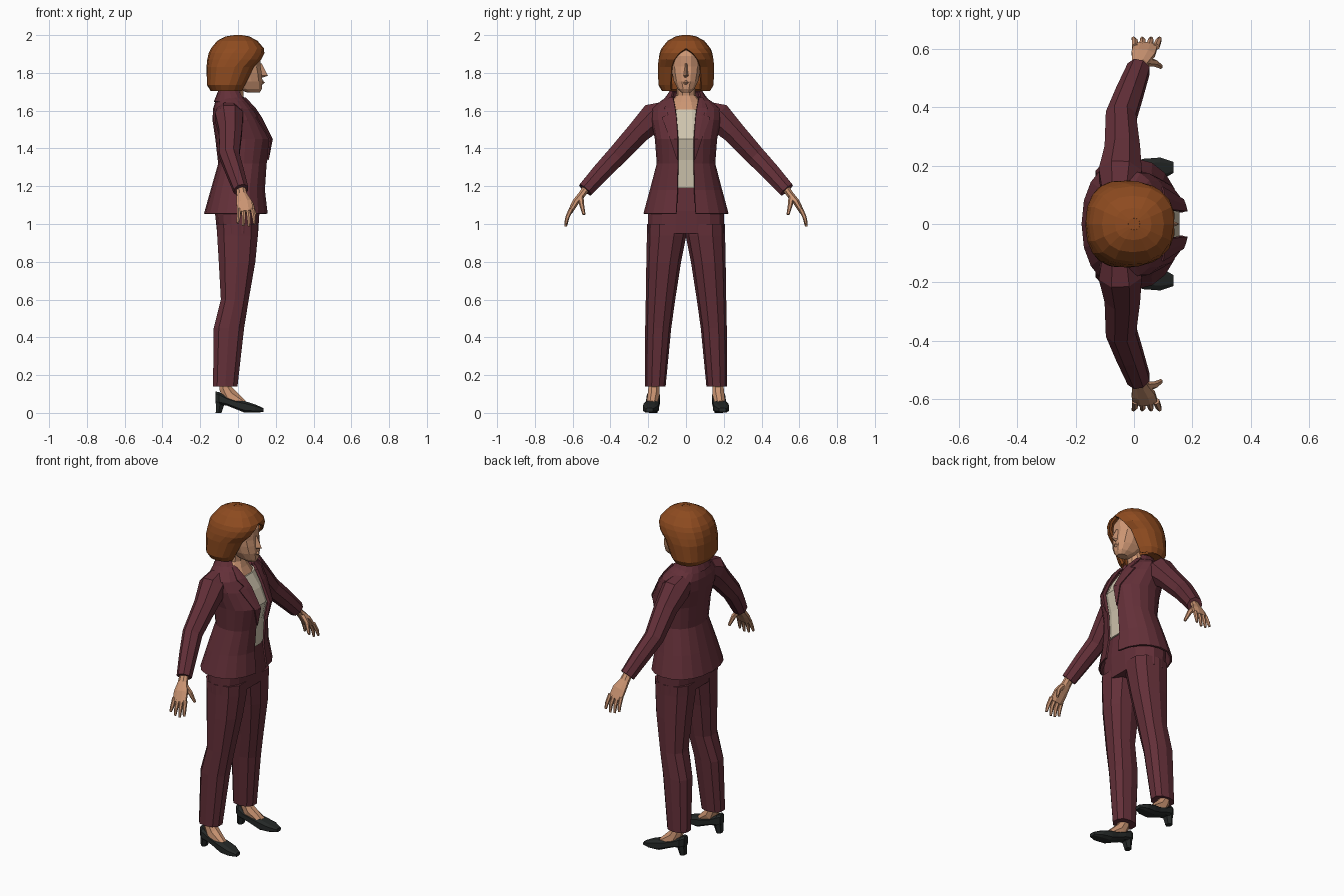
import bpy, bmesh, math
from mathutils import Vector

def material(name, rgb):
    m = bpy.data.materials.new(name)
    m.diffuse_color = (*rgb, 1)
    return m

WINE = material("wine cloth", (0.125, 0.029, 0.040))
HAIR = material("auburn hair", (0.27, 0.070, 0.014))
SKIN = material("skin", (0.60, 0.30, 0.17))
CREAM = material("cream blouse", (0.62, 0.55, 0.42))
BLACK = material("black leather", (0.018, 0.021, 0.020))

def spow(v, p):
    return math.copysign(abs(v) ** p, v)

def loft(name, rings, mat, closed=True, caps=True, mirror=False, thick=0):
    bm = bmesh.new()
    vs = [[bm.verts.new(p) for p in r] for r in rings]
    n = len(rings[0])
    for a, b in zip(vs, vs[1:]):
        for i in range(n if closed else n - 1):
            j = (i + 1) % n
            bm.faces.new((a[i], a[j], b[j], b[i]))
    if caps:
        bm.faces.new(vs[0][::-1])
        bm.faces.new(vs[-1])
    bmesh.ops.remove_doubles(bm, verts=bm.verts, dist=0.0005)
    bmesh.ops.recalc_face_normals(bm, faces=bm.faces)
    me = bpy.data.meshes.new(name)
    bm.to_mesh(me)
    bm.free()
    me.materials.append(mat)
    ob = bpy.data.objects.new(name, me)
    bpy.context.collection.objects.link(ob)
    if thick:
        s = ob.modifiers.new("thickness", 'SOLIDIFY')
        s.thickness, s.offset = thick, -1
    if mirror:
        m = ob.modifiers.new("mirror", 'MIRROR')
        m.use_axis = (False, True, False)
        m.use_clip = False
        m.use_mirror_merge = False
    return ob

def level(z, x0, x1, w, n=14, p=0.9, yc=0.0, gap=None):
    """Horizontal rounded section, optionally with a gap at the front (+x)."""
    c, r = (x0 + x1) / 2, (x1 - x0) / 2
    if gap is None:
        angs = [2 * math.pi * (i + 0.5) / n for i in range(n)]
    else:
        a0 = math.asin((gap / w) ** (1 / p))
        angs = [a0 + (2 * math.pi - 2 * a0) * i / n for i in range(n + 1)]
    return [Vector((c + r * spow(math.cos(a), p), yc + w * spow(math.sin(a), p), z)) for a in angs]

def tube(name, pts, mat, n=8, mirror=True):
    """Points are (x, y, z, radius along x, radius across)."""
    rings = []
    for i, q in enumerate(pts):
        a, b = pts[max(i - 1, 0)], pts[min(i + 1, len(pts) - 1)]
        d = (Vector(b[:3]) - Vector(a[:3])).normalized()
        v = d.cross(Vector((1, 0, 0))).normalized()
        u = v.cross(d)
        rings.append([Vector(q[:3]) + u * q[3] * math.cos(t) + v * q[4] * math.sin(t)
                      for t in (2 * math.pi * (k + 0.5) / n for k in range(n))])
    return loft(name, rings, mat, mirror=mirror)

# Jacket: z, back x, front x, half width, half opening
JACKET = [(1.055, -0.18, 0.16, 0.226, 0.052), (1.18, -0.145, 0.145, 0.192, 0.045),
          (1.32, -0.105, 0.155, 0.155, 0.043), (1.45, -0.12, 0.18, 0.165, 0.043),
          (1.55, -0.135, 0.132, 0.185, 0.050), (1.61, -0.132, 0.092, 0.185, 0.056),
          (1.65, -0.120, 0.065, 0.135, 0.064), (1.675, -0.108, 0.045, 0.10, 0.070)]
loft("jacket", [level(*r[:4], n=18, gap=r[4]) for r in JACKET], WINE,
     closed=False, caps=False, thick=0.01)

def jacket_x(y, z):
    for a, b in zip(JACKET, JACKET[1:]):
        if z <= b[0]:
            break
    t = (z - a[0]) / (b[0] - a[0])
    x0, x1, w = (a[k] + (b[k] - a[k]) * t for k in (1, 2, 3))
    co = math.sqrt(max(0, 1 - (min(y / w, 1) ** (1 / 0.9)) ** 2))
    return (x0 + x1) / 2 + (x1 - x0) / 2 * co ** 0.9

# Notched lapels: z, inner y, outer y
LAPEL = [(1.34, 0.044, 0.048), (1.45, 0.044, 0.085), (1.565, 0.050, 0.128),
         (1.58, 0.053, 0.095), (1.615, 0.058, 0.115), (1.67, 0.070, 0.090)]
loft("lapel", [[Vector((jacket_x(y, z) + 0.008, y, z)) for y in (a, (a + b) / 2, b)]
               for z, a, b in LAPEL], WINE, closed=False, caps=False, mirror=True, thick=0.008)

# Collar standing round the neck
COLLAR = [(1.648, -0.128, 0.055, 0.125, 0.085), (1.705, -0.105, 0.030, 0.086, 0.070)]
loft("collar", [level(*r[:4], n=12, gap=r[4]) for r in COLLAR], WINE,
     closed=False, caps=False, thick=0.012)

# Blouse, chest and neck
loft("blouse", [level(*r) for r in [
    (1.19, -0.10, 0.125, 0.150), (1.34, -0.08, 0.135, 0.130), (1.45, -0.10, 0.160, 0.140),
    (1.53, -0.10, 0.125, 0.135), (1.605, -0.10, 0.075, 0.115)]], CREAM)
loft("neck", [level(*r, n=10) for r in [
    (1.59, -0.095, 0.078, 0.11), (1.645, -0.09, 0.045, 0.08),
    (1.68, -0.075, 0.030, 0.052), (1.78, -0.07, 0.040, 0.048)]], SKIN)

# Sleeves
tube("sleeve", [(-0.05, 0.11, 1.60, 0.065, 0.055), (-0.047, 0.168, 1.568, 0.080, 0.083),
                (-0.04, 0.25, 1.488, 0.066, 0.066), (-0.045, 0.368, 1.36, 0.056, 0.057),
                (-0.015, 0.45, 1.273, 0.050, 0.052), (0.016, 0.533, 1.18, 0.042, 0.045)], WINE)

# Hands
tube("palm", [(0.012, 0.520, 1.20, 0.026, 0.022), (0.020, 0.552, 1.155, 0.029, 0.020),
              (0.032, 0.585, 1.115, 0.044, 0.019), (0.040, 0.613, 1.065, 0.045, 0.014)], SKIN)
for i in range(4):
    bx, tx = 0.004 + 0.024 * i, -0.002 + 0.030 * i
    tz = (1.005, 0.990, 0.987, 1.0)[i]
    tube("finger", [(bx, 0.608, 1.08, 0.012, 0.012), ((bx + tx) / 2 + 0.002, 0.628, 1.035, 0.011, 0.011),
                    (tx, 0.637, tz, 0.007, 0.007)], SKIN, n=6)
tube("thumb", [(0.035, 0.558, 1.145, 0.018, 0.016), (0.070, 0.553, 1.105, 0.014, 0.013),
               (0.092, 0.540, 1.05, 0.008, 0.008)], SKIN, n=6)

# Trousers: hips, then legs as z, back x, front x, inner y, outer y
loft("trouser_hips", [level(*r, n=16, p=0.8) for r in [
    (0.95, -0.112, 0.108, 0.205), (1.07, -0.125, 0.116, 0.205), (1.21, -0.09, 0.115, 0.148)]], WINE)
LEGS = [(0.14, -0.135, 0.0, 0.108, 0.216), (0.45, -0.132, 0.036, 0.078, 0.216),
        (0.60, -0.094, 0.060, 0.057, 0.213), (0.80, -0.106, 0.096, 0.026, 0.210),
        (0.94, -0.115, 0.110, -0.002, 0.207), (1.00, -0.118, 0.112, -0.005, 0.207)]
loft("trouser_leg", [level(z, a, b, (d - c) / 2, n=10, p=0.85, yc=(c + d) / 2)
                     for z, a, b, c, d in LEGS], WINE, mirror=True)

# Feet and court shoes
tube("foot", [(-0.068, 0.168, 0.20, 0.034, 0.032), (-0.066, 0.170, 0.13, 0.036, 0.032),
              (-0.045, 0.173, 0.088, 0.045, 0.034), (0.03, 0.182, 0.045, 0.022, 0.030)], SKIN)
SHOE = [(-0.120, 0.172, 0.020, 0.050, 0.115), (-0.100, 0.173, 0.036, 0.042, 0.112),
        (-0.060, 0.174, 0.038, 0.038, 0.086), (-0.01, 0.178, 0.037, 0.018, 0.070),
        (0.035, 0.183, 0.043, 0.0, 0.064), (0.090, 0.189, 0.041, 0.0, 0.046),
        (0.135, 0.194, 0.020, 0.004, 0.026)]
loft("shoe", [[Vector((x, yc + w * spow(math.cos(t), 0.6), (a + b) / 2 + (b - a) / 2 * spow(math.sin(t), 0.6)))
               for t in (math.pi * (k + 0.5) / 4 for k in range(8))]
              for x, yc, w, a, b in SHOE], BLACK, mirror=True)
loft("shoe_heel", [level(z, a, b, w, n=6, yc=0.173) for z, a, b, w in [
    (0, -0.120, -0.085, 0.022), (0.06, -0.120, -0.065, 0.032)]], BLACK, mirror=True)

# Head
loft("head", [level(*r, n=12, p=0.8) for r in [
    (1.695, 0.05, 0.115, 0.024), (1.715, 0.0, 0.128, 0.045), (1.755, -0.05, 0.132, 0.066),
    (1.80, -0.07, 0.128, 0.076), (1.835, -0.08, 0.122, 0.080), (1.89, -0.08, 0.124, 0.078),
    (1.945, -0.06, 0.09, 0.05)]], SKIN)
loft("nose", [[Vector((0.115, -w, z)), Vector((x, 0, z)), Vector((0.115, w, z))] for z, x, w in [
    (1.775, 0.130, 0.014), (1.785, 0.158, 0.018), (1.815, 0.143, 0.012), (1.85, 0.125, 0.008)]], SKIN)
loft("lips", [[Vector((0.12, -w, z)), Vector((x, 0, z)), Vector((0.12, w, z))] for z, x, w in [
    (1.738, 0.131, 0.016), (1.748, 0.142, 0.024), (1.760, 0.133, 0.014)]], SKIN)

# Bob hair parted over the face: z, back x, front x, half width, half opening
BOB = [(1.705, -0.145, 0.035, 0.128, 0.080), (1.735, -0.164, 0.050, 0.146, 0.082),
       (1.83, -0.167, 0.095, 0.150, 0.076), (1.87, -0.163, 0.132, 0.147, 0.062),
       (1.905, -0.155, 0.142, 0.140, 0.035), (1.93, -0.143, 0.137, 0.130, 0.0),
       (1.97, -0.110, 0.103, 0.097, 0.0), (1.993, -0.065, 0.060, 0.055, 0.0),
       (2.0, -0.02, 0.02, 0.02, 0.0)]
loft("bob_hair", [level(*r[:4], n=16, p=0.85, gap=r[4]) for r in BOB], HAIR,
     closed=False, caps=False, thick=0.015)
loft("crown", [level(z, -r, r, r, n=8) for z, r in [(1.985, 0.04), (1.9985, 0.022)]], HAIR)
loft("inner_hair", [level(*r) for r in [
    (1.712, -0.14, 0.0, 0.118), (1.75, -0.15, 0.01, 0.13), (1.92, -0.13, 0.01, 0.11)]], HAIR)
